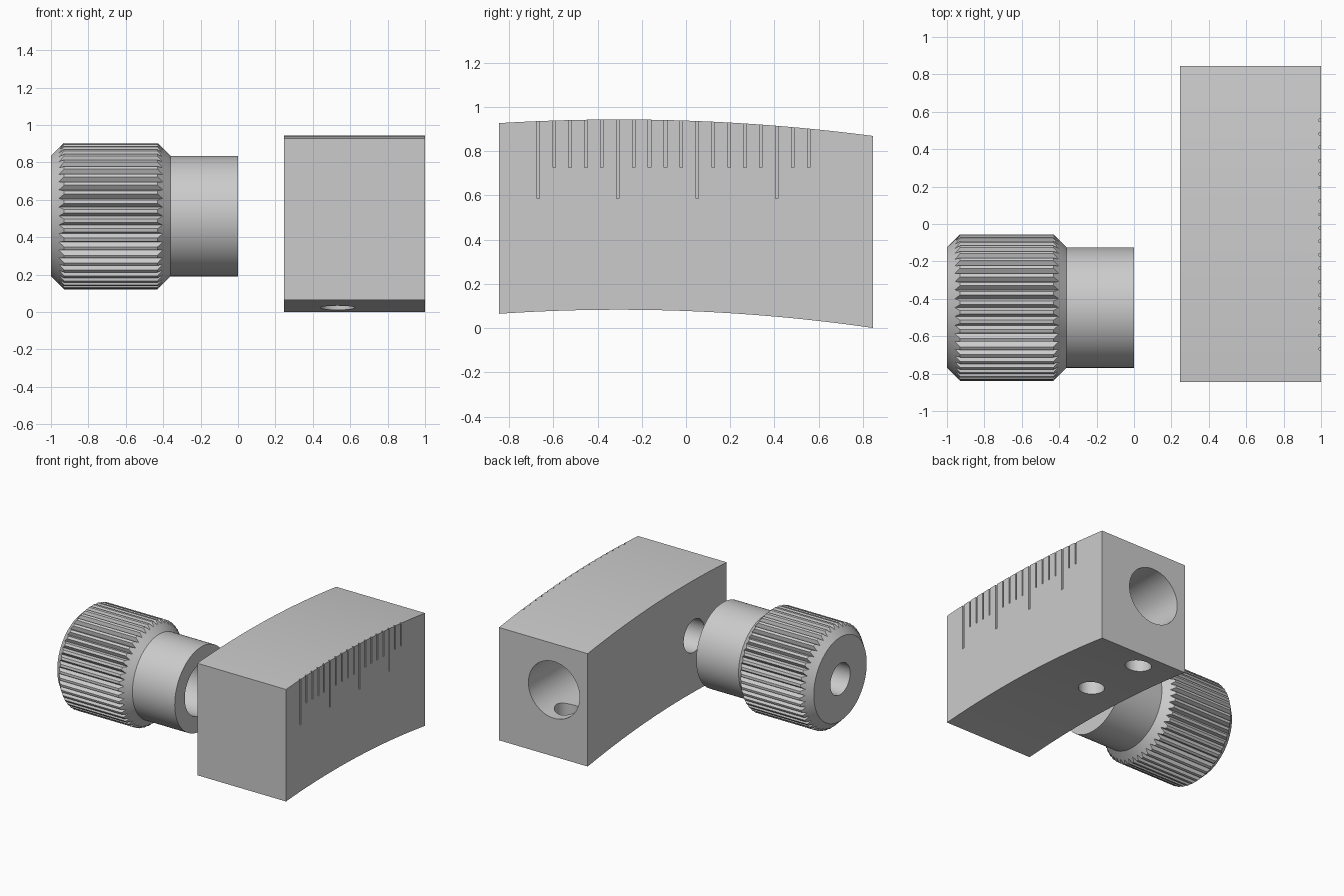
import bpy, bmesh, math
from mathutils import Matrix, Vector

if "Cube" in bpy.data.objects:
    bpy.data.objects.remove(bpy.data.objects["Cube"])

KNOB_Y, AXIS_Z, BORE_X = -0.447, 0.513, 0.532
X_IN, X_OUT, HALF_Y = 0.245, 1.0, 0.845


def make(name, bm):
    bmesh.ops.recalc_face_normals(bm, faces=bm.faces)
    mesh = bpy.data.meshes.new(name)
    bm.to_mesh(mesh)
    bm.free()
    obj = bpy.data.objects.new(name, mesh)
    bpy.context.collection.objects.link(obj)
    return obj


def prism(name, points, offset):
    """Extrude a closed outline of 3D points along offset."""
    bm = bmesh.new()
    face = bm.faces.new([bm.verts.new(p) for p in points])
    side = bmesh.ops.extrude_face_region(bm, geom=[face])["geom"]
    verts = [v for v in side if isinstance(v, bmesh.types.BMVert)]
    bmesh.ops.translate(bm, verts=verts, vec=offset)
    return make(name, bm)


def rod(name, start, end, radius):
    """Cylinder between two points."""
    start, end = Vector(start), Vector(end)
    axis = end - start
    matrix = Matrix.Translation((start + end) / 2) @ axis.to_track_quat("Z", "Y").to_matrix().to_4x4()
    bm = bmesh.new()
    bmesh.ops.create_cone(bm, cap_ends=True, segments=64, radius1=radius,
                          radius2=radius, depth=axis.length, matrix=matrix)
    return make(name, bm)


def lathe(name, profile, segments):
    """Revolve a closed (x, radius) profile around the knob axis."""
    bm = bmesh.new()
    verts = [bm.verts.new((x, KNOB_Y, AXIS_Z + r)) for x, r in profile]
    edges = [bm.edges.new((verts[i - 1], verts[i])) for i in range(len(verts))]
    bmesh.ops.spin(bm, geom=verts + edges, cent=(0, KNOB_Y, AXIS_Z), axis=(1, 0, 0),
                   angle=math.tau, steps=segments)
    bmesh.ops.remove_doubles(bm, verts=bm.verts, dist=1e-5)
    return make(name, bm)


def boolean(target, cutter, operation="DIFFERENCE"):
    cutter.hide_render = True
    mod = target.modifiers.new(operation.title(), "BOOLEAN")
    mod.operation, mod.object, mod.solver = operation, cutter, "EXACT"
    bpy.context.view_layer.objects.active = target
    bpy.ops.object.modifier_apply(modifier=mod.name)
    bpy.data.objects.remove(cutter)


def smooth(obj):
    bpy.ops.object.select_all(action="DESELECT")
    obj.select_set(True)
    bpy.context.view_layer.objects.active = obj
    bpy.ops.object.shade_smooth_by_angle(angle=math.radians(30))


# Curved scale block: two concentric arcs closed by vertical ends
ARC_Y, ARC_Z, R_TOP, R_LOW, STEPS = -0.303, -7.957, 8.9, 8.04, 40


def arc(radius):
    ys = [-HALF_Y + 2 * HALF_Y * i / STEPS for i in range(STEPS + 1)]
    return [(X_IN, y, ARC_Z + math.sqrt(radius ** 2 - (y - ARC_Y) ** 2)) for y in ys]


block = prism("scale_block", arc(R_LOW) + arc(R_TOP)[::-1], (X_OUT - X_IN, 0, 0))

# Rear bore, side hole on the knob axis, and two screw holes from below
boolean(block, rod("bore_cutter", (BORE_X, -0.1, AXIS_Z), (BORE_X, 1, AXIS_Z), 0.218))
boolean(block, rod("side_hole_cutter", (0.1, KNOB_Y, AXIS_Z), (0.75, KNOB_Y, AXIS_Z), 0.125))
for hole_y in (0.17, 0.68):
    boolean(block, rod("screw_hole_cutter", (BORE_X, hole_y, -0.2), (BORE_X, hole_y, AXIS_Z), 0.092))

# Engraved graduations, every fifth one longer
bm = bmesh.new()
for i in range(18):
    y = -0.668 + 0.0719 * i
    low = 0.585 if i % 5 == 0 else 0.727
    matrix = Matrix.Translation((X_OUT, y, (low + 1) / 2)) @ Matrix.Diagonal((0.024, 0.012, 1 - low, 1))
    bmesh.ops.create_cube(bm, size=1, matrix=matrix)
boolean(block, make("graduation_cutter", bm))
smooth(block)

# Knob: chamfered grip, plain sleeve, stepped through hole
R_GRIP, R_SLEEVE, R_HOLE, R_RECESS = 0.392, 0.322, 0.12, 0.2
knob = lathe("knurled_knob", [
    (-1, R_HOLE), (-1, R_SLEEVE), (-0.93, R_GRIP), (-0.43, R_GRIP), (-0.36, R_SLEEVE),
    (0, R_SLEEVE), (0, R_RECESS), (-0.4, R_RECESS), (-0.4, R_HOLE)], 144)

# Knurling: keep only what lies inside a toothed prism
TEETH, VALLEY, LAND = 48, 0.365, 0.4
outline = []
for i in range(TEETH):
    for shift, radius in ((0, VALLEY), (0.4, LAND), (0.6, LAND)):
        a = math.tau * (i + shift) / TEETH
        outline.append((-1.1, KNOB_Y + radius * math.cos(a), AXIS_Z + radius * math.sin(a)))
boolean(knob, prism("knurl_cutter", outline, (1.2, 0, 0)), "INTERSECT")
smooth(knob)
